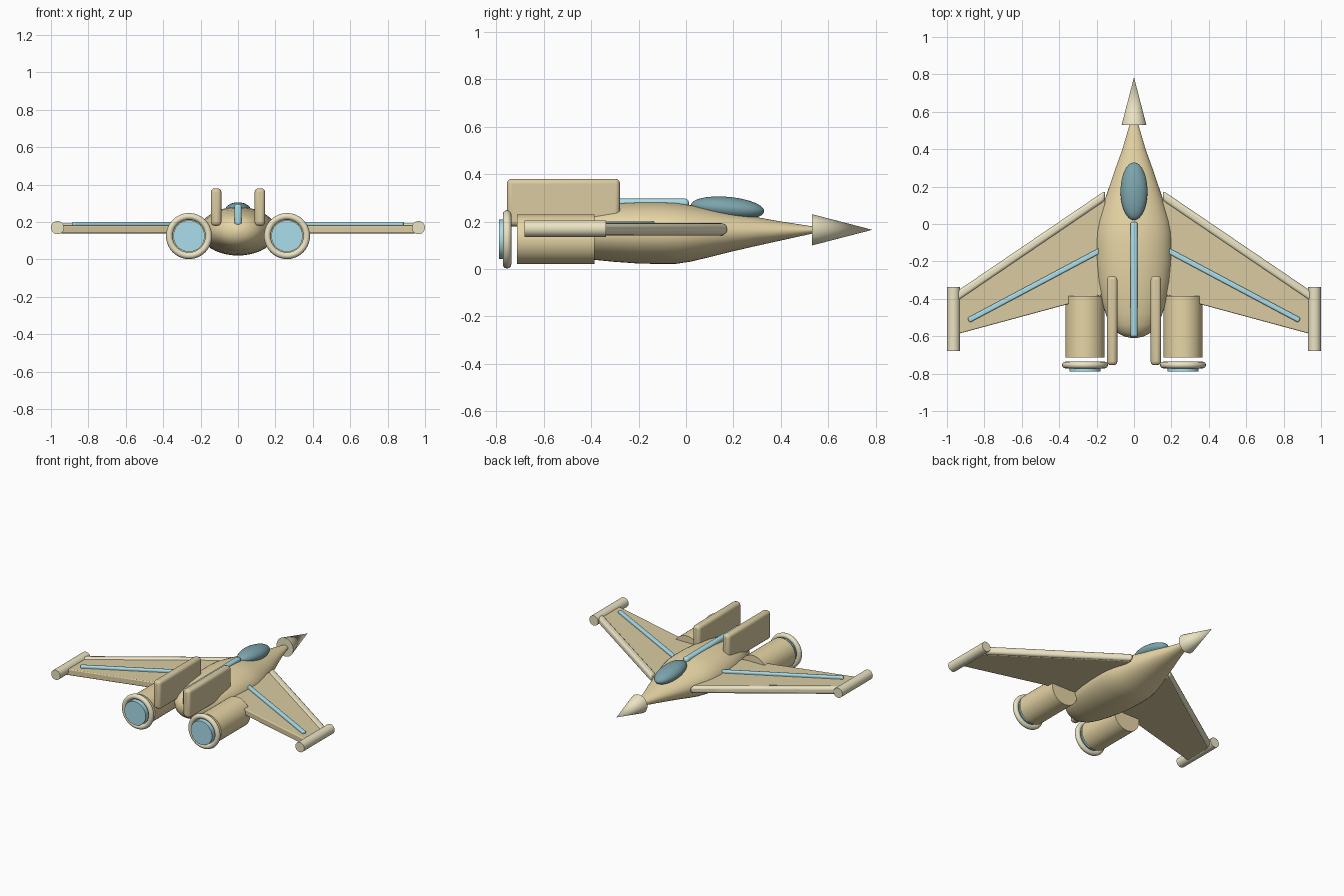
import bpy, bmesh, math
from mathutils import Matrix, Vector

if "Cube" in bpy.data.objects:
    bpy.data.objects.remove(bpy.data.objects["Cube"])


def mat(name, c):
    m = bpy.data.materials.new(name)
    m.diffuse_color = (*c, 1)
    m.use_nodes = True
    m.node_tree.nodes["Principled BSDF"].inputs["Base Color"].default_value = m.diffuse_color
    return m


GOLD = mat("gold", (0.80, 0.67, 0.38))
TAN = mat("tan", (0.70, 0.60, 0.36))
PALE = mat("pale", (0.83, 0.77, 0.55))
BLUE = mat("blue_glow", (0.40, 0.73, 0.83))
GLASS = mat("dark_glass", (0.20, 0.37, 0.41))


def finish(name, bm, material, bevel=0, segments=3):
    bmesh.ops.recalc_face_normals(bm, faces=bm.faces)
    me = bpy.data.meshes.new(name)
    bm.to_mesh(me)
    bm.free()
    me.materials.append(material)
    ob = bpy.data.objects.new(name, me)
    bpy.context.collection.objects.link(ob)
    bpy.ops.object.select_all(action='DESELECT')
    ob.select_set(True)
    bpy.context.view_layer.objects.active = ob
    if bevel:
        b = ob.modifiers.new("bevel", 'BEVEL')
        b.width, b.segments = bevel, segments
    bpy.ops.object.shade_smooth_by_angle(angle=math.radians(35))
    return ob


def prism(name, outline, z0, z1, material, bevel=0):
    # plan outline extruded upwards
    bm = bmesh.new()
    f = bm.faces.new([bm.verts.new((x, y, z0)) for x, y in outline])
    r = bmesh.ops.extrude_face_region(bm, geom=[f])
    top = [v for v in r["geom"] if isinstance(v, bmesh.types.BMVert)]
    bmesh.ops.translate(bm, verts=top, vec=(0, 0, z1 - z0))
    return finish(name, bm, material, bevel)


def tube(name, x, z, y0, y1, r0, r1, material):
    # cylinder or cone running along y from y0 to y1
    bm = bmesh.new()
    m = Matrix.Translation((x, (y0 + y1) / 2, z)) @ Matrix.Rotation(-math.pi / 2, 4, 'X')
    bmesh.ops.create_cone(bm, cap_ends=True, segments=40, radius1=r0, radius2=r1,
                          depth=y1 - y0, matrix=m)
    return finish(name, bm, material)


def bar(a, b, w):
    # plan outline of a straight strip
    a, b = Vector(a), Vector(b)
    n = (b - a).normalized()
    n = Vector((-n.y, n.x)) * w / 2
    return [a + n, a - n, b - n, b + n]


# fuselage: elliptical sections (y, half width, centre z, half height)
sections = [(-0.61, .012, .150, .010), (-0.602, .05, .150, .04), (-0.58, .092, .150, .068),
            (-0.54, .125, .150, .088), (-0.48, .152, .151, .102), (-0.40, .176, .153, .113),
            (-0.30, .194, .153, .123), (-0.20, .203, .152, .129), (-0.10, .205, .151, .130),
            (-0.04, .202, .150, .128), (0.02, .190, .150, .119), (0.10, .166, .152, .102),
            (0.20, .132, .155, .080), (0.30, .098, .158, .060), (0.40, .062, .160, .040),
            (0.55, .018, .165, .012)]
bm = bmesh.new()
N = 40
rings = [[bm.verts.new((w * math.cos(2 * math.pi * i / N), y, z + h * math.sin(2 * math.pi * i / N)))
          for i in range(N)] for y, w, z, h in sections]
for p, q in zip(rings, rings[1:]):
    for i in range(N):
        j = (i + 1) % N
        bm.faces.new((p[i], p[j], q[j], q[i]))
bm.faces.new(rings[0])
bm.faces.new(rings[-1])
finish("fuselage", bm, GOLD)

# nose cone
tube("nose_cone", 0, 0.165, 0.53, 0.785, 0.066, 0, PALE)

# canopy
bm = bmesh.new()
bmesh.ops.create_uvsphere(bm, u_segments=32, v_segments=20, radius=1,
                          matrix=Matrix.Translation((0, 0.175, 0.256))
                          @ Matrix.Rotation(math.radians(-5), 4, 'X')
                          @ Matrix.Diagonal((0.072, 0.155, 0.048, 1)))
finish("canopy", bm, GLASS)

# spine light strip
prism("spine_strip", bar((0, -0.605), (0, 0.012), 0.04), 0.18, 0.296, BLUE, 0.015)

for s, side in ((-1, "left"), (1, "right")):
    def flip(pts):
        return [(s * x, y) for x, y in pts]

    # wing panel, leading edge, light strip and tip pod
    prism(side + "_wing", flip([(0.155, 0.16), (0.95, -0.39), (0.95, -0.59), (0.155, -0.375)]),
          0.14, 0.183, TAN, 0.006)
    prism(side + "_wing_leading_edge",
          flip([(0.155, 0.178), (0.955, -0.365), (0.955, -0.42), (0.155, 0.123)]),
          0.143, 0.193, PALE, 0.016)
    prism(side + "_wing_strip", flip(bar((0.16, -0.13), (0.885, -0.515), 0.028)),
          0.17, 0.2, BLUE, 0.008)
    tube(side + "_wingtip_pod", s * 0.965, 0.17, -0.68, -0.337, 0.035, 0.035, PALE)

    # tail fin
    prism(side + "_tail_fin", flip([(0.089, -0.278), (0.145, -0.278), (0.145, -0.755), (0.089, -0.755)]),
          0.18, 0.38, TAN, 0.02)

    # engine, exhaust ring and glow
    tube(side + "_engine", s * 0.262, 0.125, -0.713, -0.385, 0.105, 0.105, GOLD)
    tube(side + "_exhaust_glow", s * 0.262, 0.125, -0.788, -0.742, 0.084, 0.084, BLUE)
    bm = bmesh.new()
    c = bmesh.ops.create_circle(bm, segments=12, radius=0.018,
                                matrix=Matrix.Translation((0.105, 0, 0)))
    bmesh.ops.spin(bm, geom=bm.edges[:], cent=(0, 0, 0), axis=(0, 1, 0),
                   angle=2 * math.pi, steps=40, use_merge=True)
    bmesh.ops.remove_doubles(bm, verts=bm.verts, dist=1e-5)
    bmesh.ops.translate(bm, verts=bm.verts, vec=(s * 0.262, -0.754, 0.125))
    finish(side + "_exhaust_ring", bm, PALE)
